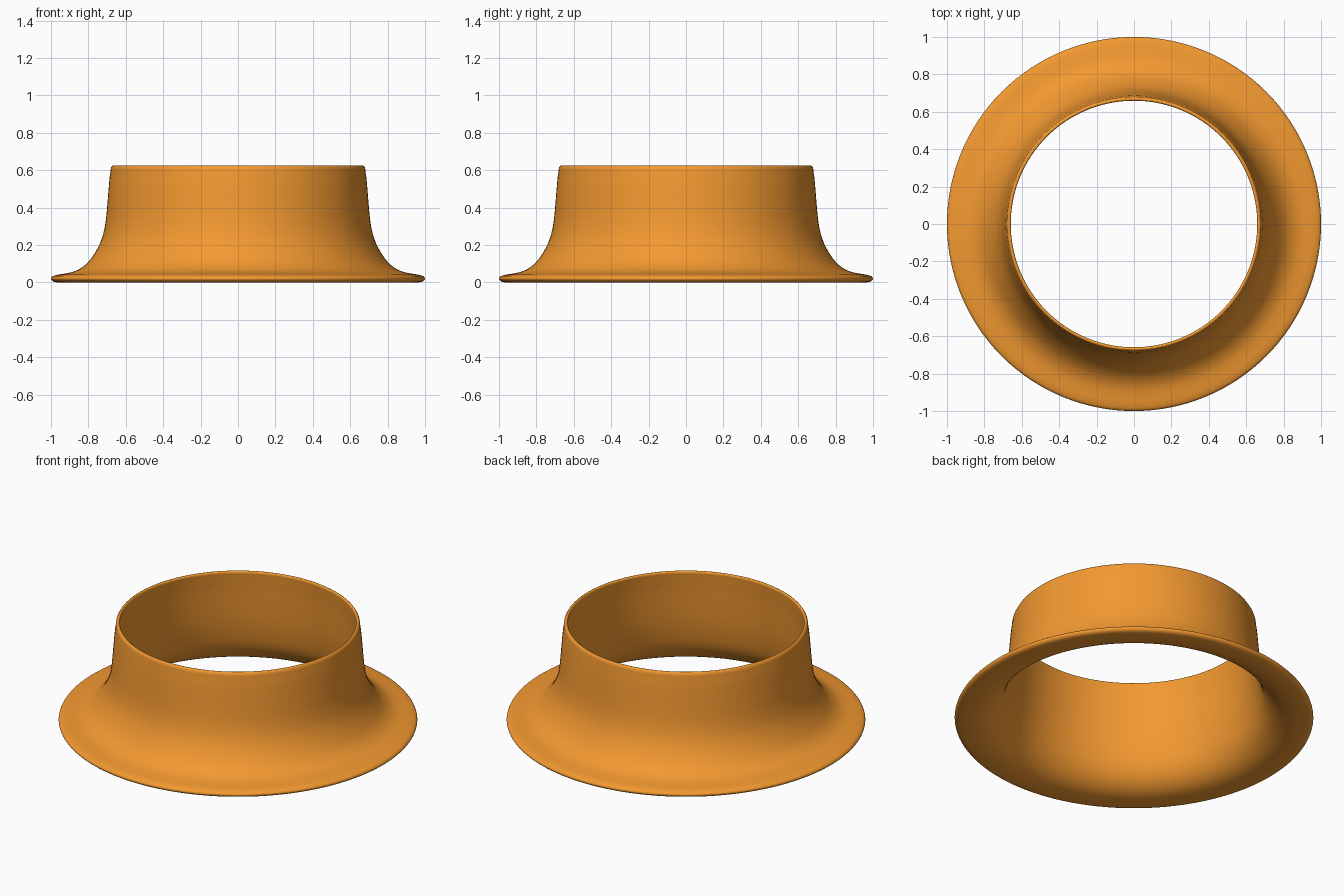
import bpy, bmesh, math
from mathutils import Vector

if "Cube" in bpy.data.objects:
    bpy.data.objects.remove(bpy.data.objects["Cube"])

SEGMENTS = 128

# Closed cross-section of the flared collar (radius, height)
profile = [
    # outside: from the top lip down the wall and out over the flange
    (0.668, 0.625), (0.675, 0.621), (0.682, 0.59), (0.692, 0.50), (0.700, 0.40),
    (0.710, 0.31), (0.728, 0.235), (0.767, 0.155), (0.815, 0.095),
    (0.870, 0.061), (0.930, 0.047), (0.975, 0.039),
    # rounded rim
    (0.995, 0.030), (1.000, 0.020), (0.992, 0.008), (0.970, 0.001),
    # underside and bore, back up to the lip
    (0.930, 0.000), (0.880, 0.005), (0.840, 0.016), (0.800, 0.038),
    (0.765, 0.070), (0.730, 0.125), (0.705, 0.210), (0.688, 0.31),
    (0.677, 0.42), (0.668, 0.53), (0.661, 0.60), (0.661, 0.621),
]


def smooth_loop(points, steps=3):
    """Closed Catmull-Rom curve through the points."""
    pts = [Vector(p) for p in points]
    n = len(pts)
    result = []
    for i in range(n):
        a, b, c, d = (pts[(i + k) % n] for k in (-1, 0, 1, 2))
        # chord-scaled tangents avoid overshoot beside short spans
        la, lb, lc = (b - a).length, (c - b).length, (d - c).length
        mb = ((b - a) / la * lb + (c - b) / lb * la) / (la + lb) * lb
        mc = ((c - b) / lb * lc + (d - c) / lc * lb) / (lb + lc) * lb
        for s in range(steps):
            t = s / steps
            result.append(b * (2*t**3 - 3*t**2 + 1) + mb * (t**3 - 2*t**2 + t)
                          + c * (3*t**2 - 2*t**3) + mc * (t**3 - t**2))
    return result


def lathe(name, loop):
    """Revolve a closed section around z."""
    bm = bmesh.new()
    rings = []
    for j in range(SEGMENTS):
        a = 2 * math.pi * j / SEGMENTS
        rings.append([bm.verts.new((p.x * math.cos(a), p.x * math.sin(a), max(p.y, 0)))
                      for p in loop])
    n = len(loop)
    for j, ring in enumerate(rings):
        nxt = rings[(j + 1) % SEGMENTS]
        for i in range(n):
            k = (i + 1) % n
            bm.faces.new((ring[i], ring[k], nxt[k], nxt[i])).smooth = True
    bmesh.ops.recalc_face_normals(bm, faces=bm.faces)
    mesh = bpy.data.meshes.new(name)
    bm.to_mesh(mesh)
    bm.free()
    obj = bpy.data.objects.new(name, mesh)
    bpy.context.collection.objects.link(obj)
    return obj


# Flared collar
collar = lathe("flared_collar", smooth_loop(profile))
orange = bpy.data.materials.new("orange")
orange.diffuse_color = (0.9, 0.32, 0.03, 1)
orange.use_nodes = True
orange.node_tree.nodes["Principled BSDF"].inputs["Base Color"].default_value = orange.diffuse_color
collar.data.materials.append(orange)
